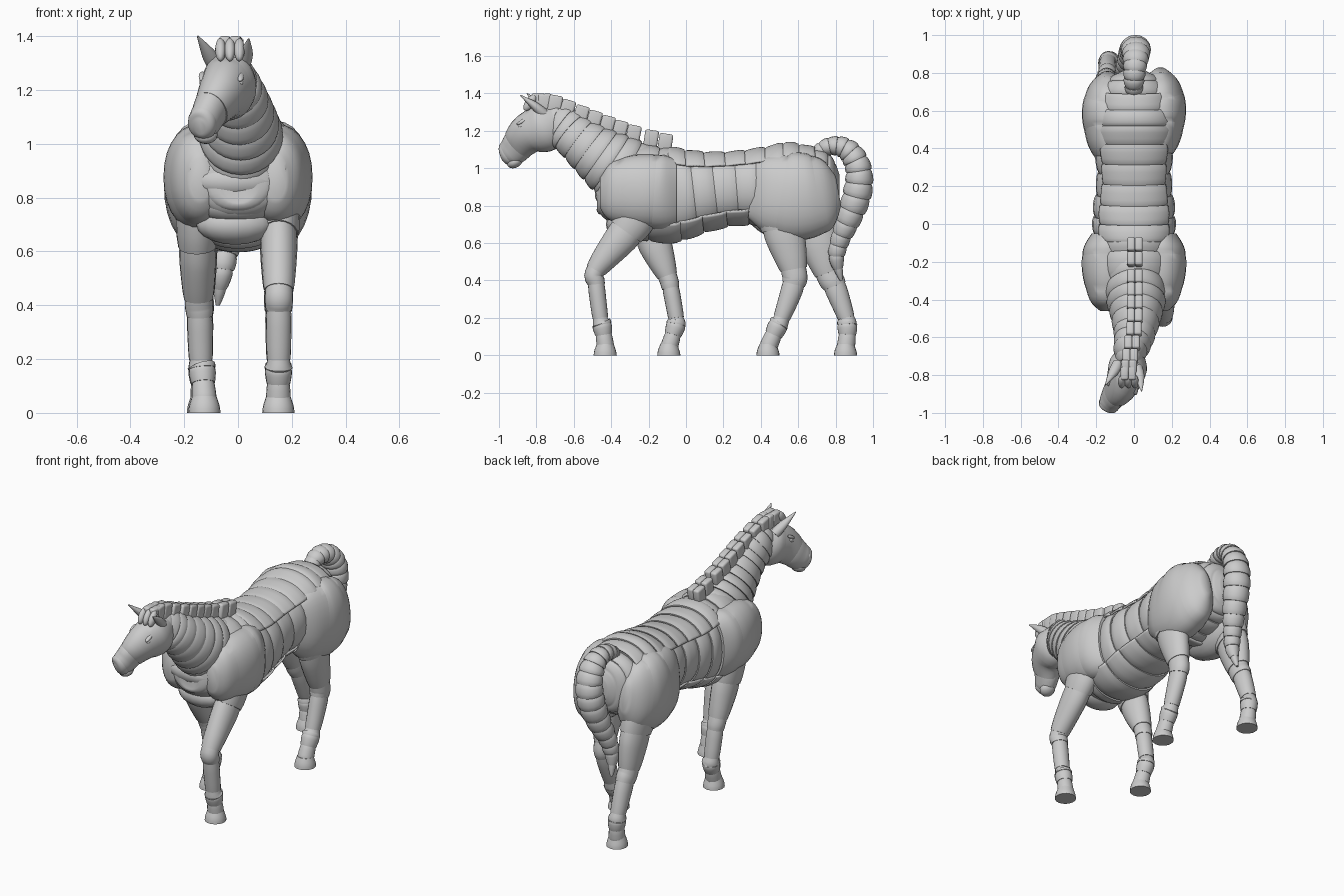
import bpy, bmesh, math
from mathutils import Vector, Matrix

if "Cube" in bpy.data.objects:
    bpy.data.objects.remove(bpy.data.objects["Cube"], do_unlink=True)

GREY = (0.6, 0.6, 0.6, 1)
mat = bpy.data.materials.new("plain grey")
mat.use_nodes = True
mat.diffuse_color = GREY
bsdf = next(n for n in mat.node_tree.nodes if n.type == "BSDF_PRINCIPLED")
bsdf.inputs["Base Color"].default_value = GREY


def finish(bm, name):
    bmesh.ops.recalc_face_normals(bm, faces=bm.faces)
    mesh = bpy.data.meshes.new(name)
    bm.to_mesh(mesh)
    bm.free()
    mesh.materials.append(mat)
    mesh.shade_smooth()
    mesh.set_sharp_from_angle(angle=math.radians(40))
    obj = bpy.data.objects.new(name, mesh)
    bpy.context.scene.collection.objects.link(obj)
    return obj


def spline(st, s):
    """Point and direction on a smooth curve through the stations."""
    i = min(int(s), len(st) - 2)
    f = s - i
    a, b, c, d = (st[max(0, min(len(st) - 1, i + k))] for k in (-1, 0, 1, 2))
    val = [0.5 * (2*q + (r-p)*f + (2*p-5*q+4*r-w)*f*f + (3*q-p-3*r+w)*f**3)
           for p, q, r, w in zip(a, b, c, d)]
    der = [0.5 * ((r-p) + 2*(2*p-5*q+4*r-w)*f + 3*(3*q-p-3*r+w)*f*f)
           for p, q, r, w in zip(a, b, c, d)]
    return val, Vector(der[:3]).normalized()


def plated(name, st, plates=None, bulge=0.04, flare=0.03, power=2.0, arc=None, lift=0.0, sides=28):
    """Tube of overlapping plates; stations are x, y, z, half width, half depth."""
    plates = plates or len(st) - 1
    bm = bmesh.new()
    rings, steps = [], 6
    a0, a1 = arc or (0, 360)
    for k in range(plates):
        for j in range(steps + 1):
            f = j / steps
            (x, y, z, rx, rz), t = spline(st, (k + f) / plates * (len(st) - 1))
            u = (Vector((1, 0, 0)) - t * t.x).normalized()
            v = u.cross(t)
            grow = 1 + bulge * (math.sin(math.pi * f) ** 0.5 - 1) + flare * (f - 0.5)
            ring = []
            for i in range(sides + (1 if arc else 0)):
                a = math.radians(a0 + (a1 - a0) * i / sides)
                cx, cz = (math.copysign(abs(w) ** (2 / power), w) for w in (math.cos(a), math.sin(a)))
                ring.append(bm.verts.new(Vector((x, y, z)) + u * cx * (rx * grow + lift)
                                         + v * cz * (rz * grow + lift)))
            rings.append(ring)
    for p, q in zip(rings, rings[1:]):
        for i in range(len(p) - (1 if arc else 0)):
            n = (i + 1) % len(p)
            bm.faces.new((p[i], p[n], q[n], q[i]))
    if not arc:
        bm.faces.new(rings[0])
        bm.faces.new(rings[-1])
    return finish(bm, name)


def ball(name, pos, size, tilt=0):
    bm = bmesh.new()
    bmesh.ops.create_uvsphere(bm, u_segments=16, v_segments=10, radius=1, matrix=Matrix.Translation(pos)
                              @ Matrix.Rotation(tilt, 4, "X") @ Matrix.Diagonal((*size, 1)))
    return finish(bm, name)


def tab(name, pos, size, tilt):
    bm = bmesh.new()
    bmesh.ops.create_cube(bm, size=1, matrix=Matrix.Translation(pos)
                          @ Matrix.Rotation(tilt, 4, "X") @ Matrix.Diagonal((*size, 1)))
    bmesh.ops.bevel(bm, geom=bm.edges[:], offset=0.012, segments=3, affect="EDGES", profile=0.5)
    return finish(bm, name)


# Torso with raised back and belly plates
torso = [(0, y, z, rx, rz) for y, z, rx, rz in (
    (-.475, .86, .07, .08), (-.445, .86, .15, .13), (-.38, .87, .195, .19), (-.25, .88, .21, .245),
    (-.08, .86, .22, .25), (.07, .872, .22, .212), (.24, .89, .2, .19), (.4, .9, .21, .2),
    (.55, .9, .22, .23), (.7, .91, .185, .195), (.78, .91, .12, .15), (.82, .91, .04, .06))]
plated("torso", torso, 16, bulge=0.05, power=2.2)
for name, arc, part, count in (("back_plates", (38, 142), torso[4:10], 8),
                               ("belly_plates", (215, 325), torso[2:9], 8)):
    obj = plated(name, part, count, bulge=0.03, flare=0.04, power=2.2, arc=arc, lift=0.006)
    mod = obj.modifiers.new("thickness", "SOLIDIFY")
    mod.thickness, mod.offset = 0.012, 0

# Neck and chest bands
neck = [(0, -.28, .95, .16, .2), (.01, -.39, 1.02, .16, .18), (.01, -.49, 1.09, .135, .15),
        (0, -.595, 1.17, .108, .122), (-.02, -.67, 1.23, .09, .115), (-.03, -.75, 1.27, .06, .08)]
plated("neck", neck, 9, bulge=0.05, flare=-0.05)
for i in range(3):
    ball("chest_plate", (-.01, -.4 + .03 * i, .86 - .08 * i), (.175 - .015 * i, .088, .075))

# Head, turned a little to its right, with banded muzzle and chin
head = [(-.01, -.68, 1.26, .06, .08), (-.03, -.75, 1.22, .102, .13), (-.06, -.84, 1.185, .09, .112),
        (-.1, -.9, 1.125, .068, .09)]
plated("head", head, 2, bulge=0.02, flare=0)
muzzle = [(-.095, -.885, 1.14, .07, .092), (-.115, -.92, 1.1, .061, .083), (-.13, -.95, 1.078, .058, .073),
          (-.138, -.97, 1.065, .048, .055), (-.143, -.98, 1.06, .022, .028)]
plated("muzzle", muzzle, 2, bulge=0.05, flare=0)
ball("chin", (-.12, -.915, 1.035), (.045, .045, .032), 0.5)
for side, eye, nostril in (("left", (.008, -.875, 1.23), (-.097, -.96, 1.095)),
                           ("right", (-.132, -.83, 1.23), (-.17, -.945, 1.095))):
    ball(side + "_eye", eye, (.012, .022, .012), 0.4)
    ball(side + "_brow", (eye[0], eye[1], eye[2] + .02), (.014, .035, .01), 0.5)
    ball(side + "_nostril", nostril, (.014, .016, .02))
plated("left_ear", [(.015, -.76, 1.29, .03, .03), (.03, -.81, 1.335, .026, .022),
                    (.04, -.885, 1.39, .003, .003)], 1)
plated("right_ear", [(-.085, -.74, 1.29, .03, .03), (-.11, -.785, 1.335, .026, .022),
                     (-.15, -.85, 1.4, .003, .003)], 1)

# Mane: paired tabs follow the crest
crest = [(-.03, -.79, 1.355, 0, 0), (-.02, -.7, 1.345, 0, 0), (0, -.56, 1.29, 0, 0),
         (.005, -.42, 1.235, 0, 0), (.005, -.28, 1.185, 0, 0), (.005, -.11, 1.14, 0, 0)]
for i in range(11):
    p, t = spline(crest, i / 10 * 5)
    for side in (-1, 1):
        tab("mane_tab", (p[0] + side * .02, p[1], p[2]), (.042, .074, .09), math.atan2(t.z, t.y) + 0.1)
for dx in (-.035, 0, .035):
    ball("forelock", (-.03 + dx, -.835, 1.35), (.02, .025, .05), -0.6)

# Tail
tail = [(0, .7, 1.08, .045, .04), (0, .76, 1.115, .055, .048), (.005, .83, 1.115, .062, .055),
        (.01, .89, 1.07, .072, .065), (.01, .925, .98, .08, .072), (0, .915, .86, .08, .078),
        (-.02, .87, .73, .07, .068), (-.045, .825, .62, .055, .053), (-.06, .805, .52, .042, .042),
        (-.075, .83, .4, .008, .008)]
plated("tail", tail, 16, bulge=0.09, flare=0.08, sides=16)

# Shoulder and hip plates
shoulder = [(-.46, .87, .04, .08), (-.41, .87, .09, .15), (-.31, .875, .125, .19),
            (-.2, .875, .138, .2), (-.12, .87, .125, .2), (-.05, .87, .085, .18)]
hip = [(.35, .88, .05, .15), (.43, .87, .1, .2), (.55, .85, .132, .235),
       (.67, .855, .13, .225), (.76, .87, .09, .18), (.815, .88, .03, .08)]
for side, s, back in (("left", 1, 0), ("right", -1, .02)):
    plated(side + "_shoulder", [(s * .14, *r) for r in shoulder], 3, bulge=0.02, flare=0, power=2.15)
    plated(side + "_hip", [(s * .14, y - back, *r) for y, *r in hip], 3, bulge=0.02, flare=0, power=2.15)

# Legs: y and z of thigh top, thigh, joint, shin, fetlock, pastern, hoof
FRONT_R = ((.08, .12), (.074, .1), (.056, .056), (.05, .048), (.045, .043), (.052, .054), (.045, .046), (.046, .046))
HIND_R = ((.08, .14), (.075, .12), (.057, .074), (.052, .064), (.045, .046), (.052, .055), (.045, .048), (.046, .048))
legs = {
    "front_left_leg": (.153, .15, FRONT_R, ((-.25, .78), (-.32, .66), (-.482, .455), (-.48, .38),
                                            (-.458, .2), (-.45, .165), (-.44, .11), (-.43, .045))),
    "front_right_leg": (-.155, -.125, FRONT_R, ((-.22, .78), (-.175, .62), (-.1, .425), (-.082, .36),
                                                (-.053, .2), (-.053, .165), (-.07, .11), (-.09, .045))),
    "hind_left_leg": (.15, .15, HIND_R, ((.5, .82), (.52, .68), (.575, .46), (.575, .38),
                                         (.512, .2), (.495, .165), (.468, .11), (.44, .045))),
    "hind_right_leg": (-.15, -.13, HIND_R, ((.62, .82), (.7, .64), (.76, .44), (.795, .37),
                                            (.857, .2), (.862, .165), (.862, .11), (.855, .045)))}
for name, (top, foot, radii, path) in legs.items():
    plated(name, [(top + (foot - top) * i / 7, *p, *r) for i, (p, r) in enumerate(zip(path, radii))],
           bulge=0.06, flare=0.06, sides=20)
    y = path[-1][0]
    plated(name.replace("leg", "hoof"), [(foot, y, .06, .046, .045), (foot, y - .002, .025, .057, .058),
                                         (foot, y - .002, 0, .06, .062)], 1, bulge=0, flare=0, sides=20)
